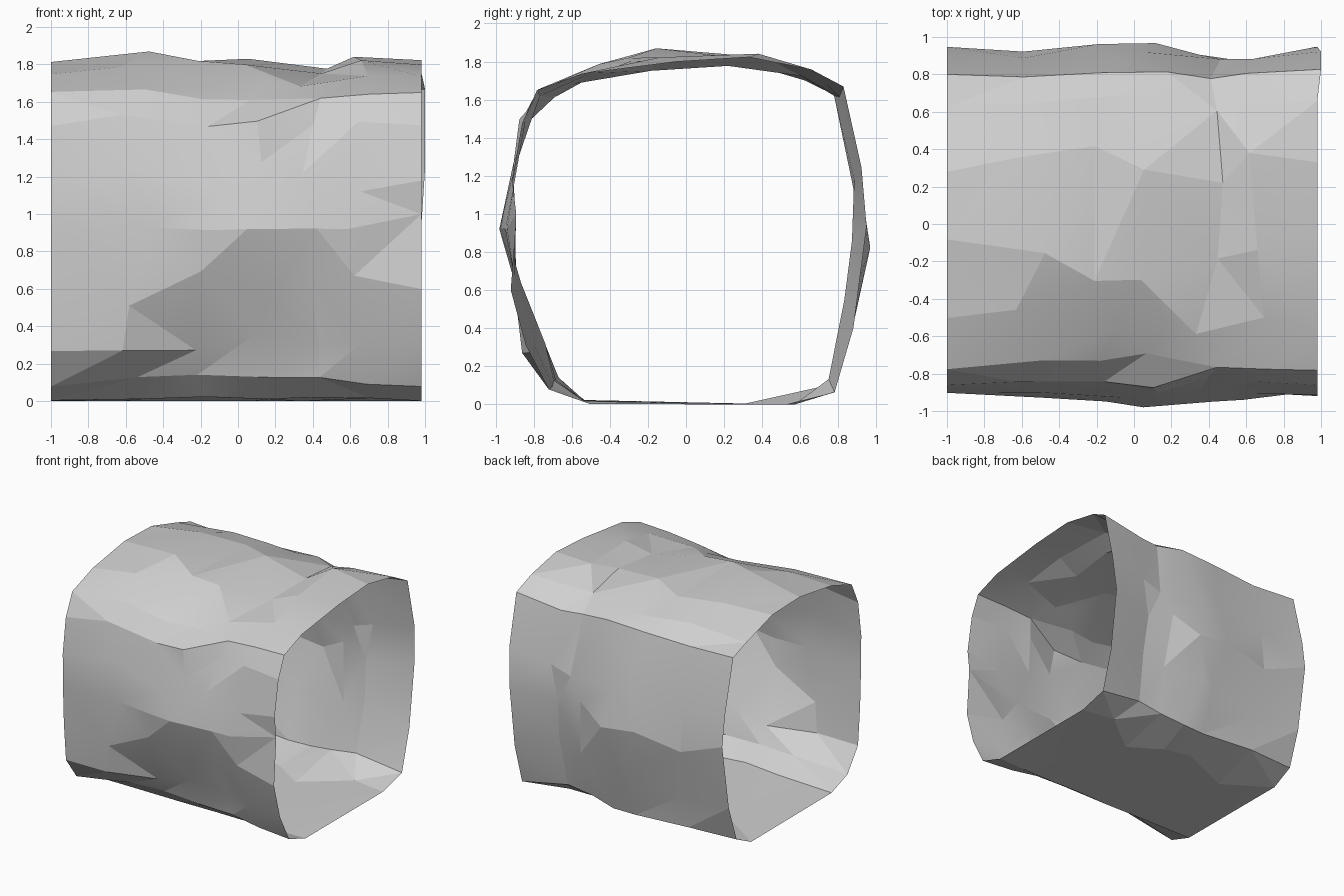
import bpy
import bmesh
import random
from math import radians
from mathutils import Vector

if "Cube" in bpy.data.objects:
    bpy.data.objects.remove(bpy.data.objects["Cube"], do_unlink=True)

random.seed(11)

# Stations along the tunnel, and the axis the rock bulges away from
stations = (-1, -0.55, -0.15, 0.1, 0.4, 0.65, 0.98)
LAST = len(stations) - 1
AXIS_HEIGHT = 0.9
FLAT = (0,) * len(stations)

# Lengthwise rails: resting (y, z), then the bulge in hundredths per station
rails = {
    "front_middle":   ((-0.94, 0.92), (-4, -1, 1, 4, 1, 0, -4)),
    "front_upper":    ((-0.91, 1.2), (-1, 0, 1, 1, 0, -1, 0)),
    "front_high":     ((-0.85, 1.48), (1, 2, -1, 3, -3, 0, 1)),
    "front_shoulder": ((-0.76, 1.63), (3, 2, -3, -5, 0, 2, 3)),
    "roof_front":     ((-0.54, 1.74), (0, 3, -3, -4, -3, -1, 0)),
    "roof_middle":    ((-0.05, 1.84), (-2, 5, 3, 1, -6, 0, -4)),
    "roof_back":      ((0.3, 1.81), (-1, 3, 2, 2, -4, 5, 2)),
    "roof_rear":      ((0.66, 1.72), (-3, 2, 1, 0, -1, 2, 4)),
    "back_shoulder":  ((0.8, 1.64), (0, -2, 1, 2, -3, 0, 4)),
    "back_upper":     ((0.89, 1.2), (2, -1, 2, 2, -2, -1, 4)),
    "back_middle":    ((0.93, 0.92), (2, 1, 4, 5, -2, -5, 2)),
    "back_lower":     ((0.86, 0.4), (0, -3, 2, 2, -3, -5, 2)),
    "back_foot":      ((0.77, 0.08), (-2, 1, 2, 2, -3, -4, 2)),
    "floor_back":     ((0.6, 0), FLAT),
    "floor_front":    ((-0.5, 0), FLAT),
    "front_foot":     ((-0.7, 0.1), (3, -4, -5, -3, -2, 1, 3)),
    "front_low":      ((-0.82, 0.3), (5, 5, -5, -8, -8, -3, 2)),
    "front_lower":    ((-0.89, 0.6), (0, 2, 1, -3, -3, 0, 3)),
}
names = list(rails)

# Places where a ridge leaves its rail: share of the way to a neighbouring rail
slides = {
    ("front_lower", 2): 0.3, ("front_low", 2): -0.3, ("front_low", 1): 0,
    ("front_middle", 3): 0, ("front_middle", 5): 0, ("front_middle", 6): 0.3,
    ("front_high", 3): 0, ("front_shoulder", 3): 0.15,
    ("front_high", 1): 0.25, ("front_shoulder", 1): 0.2,
    ("roof_middle", 1): -0.2, ("roof_middle", 2): -0.5,
    ("roof_middle", 3): -0.5, ("roof_middle", 4): -0.3,
    ("roof_front", 4): -0.3, ("roof_back", 2): 0.3,
    ("roof_back", 4): -0.2, ("back_shoulder", 0): 0,
}
corners = ("front_shoulder", "back_shoulder", "back_foot", "front_foot")


def rail_points(bm, index, name):
    """Vertices along one rail, slid sideways then pushed in or out."""
    rest, bulges = rails[name]
    before = rails[names[index - 1]][0]
    after = rails[names[(index + 1) % len(names)]][0]
    wander = 0.08 if name in corners else 0.28
    points = []
    for i, (x, bulge) in enumerate(zip(stations, bulges)):
        sideways = random.uniform(-wander, wander)
        if i in (0, LAST):
            sideways *= 0.3
        else:
            x += random.uniform(-0.08, 0.08)
        if i == LAST and name in ("back_shoulder", "back_upper"):
            x = 1
        sideways = slides.get((name, i), sideways)
        goal = after if sideways > 0 else before
        y, z = Vector(rest).lerp(Vector(goal), abs(sideways))
        outward = Vector((0, y, z - AXIS_HEIGHT)).normalized()
        points.append(bm.verts.new(Vector((x, y, z)) + outward * bulge / 100))
    return points


def triangle_pair(bm, a, b, c, d):
    """Split a quad along its shorter diagonal."""
    if (a.co - c.co).length < (b.co - d.co).length:
        bm.faces.new((a, b, c))
        bm.faces.new((a, c, d))
    else:
        bm.faces.new((a, b, d))
        bm.faces.new((b, c, d))


# Open rock tunnel: a single skin joining each rail to the next
bm = bmesh.new()
lines = [rail_points(bm, index, name) for index, name in enumerate(names)]
for line, following in zip(lines, lines[1:] + lines[:1]):
    for i in range(LAST):
        triangle_pair(bm, line[i], line[i + 1], following[i + 1], following[i])

# Face the skin outward
bmesh.ops.recalc_face_normals(bm, faces=bm.faces)
if sum(f.normal.dot(f.calc_center_median() - Vector((0, 0, AXIS_HEIGHT)))
       for f in bm.faces) < 0:
    bmesh.ops.reverse_faces(bm, faces=bm.faces)

mesh = bpy.data.meshes.new("rock_tunnel")
bm.to_mesh(mesh)
bm.free()
tunnel = bpy.data.objects.new("rock_tunnel", mesh)
bpy.context.collection.objects.link(tunnel)

# Plain grey stone
stone = bpy.data.materials.new("grey_stone")
stone.use_nodes = True
colour = (0.63, 0.63, 0.63, 1)
stone.diffuse_color = colour
stone.node_tree.nodes["Principled BSDF"].inputs["Base Color"].default_value = colour
mesh.materials.append(stone)

# Soft facets with the stronger creases kept sharp
bpy.ops.object.select_all(action="DESELECT")
tunnel.select_set(True)
bpy.context.view_layer.objects.active = tunnel
bpy.ops.object.shade_smooth_by_angle(angle=radians(10))
